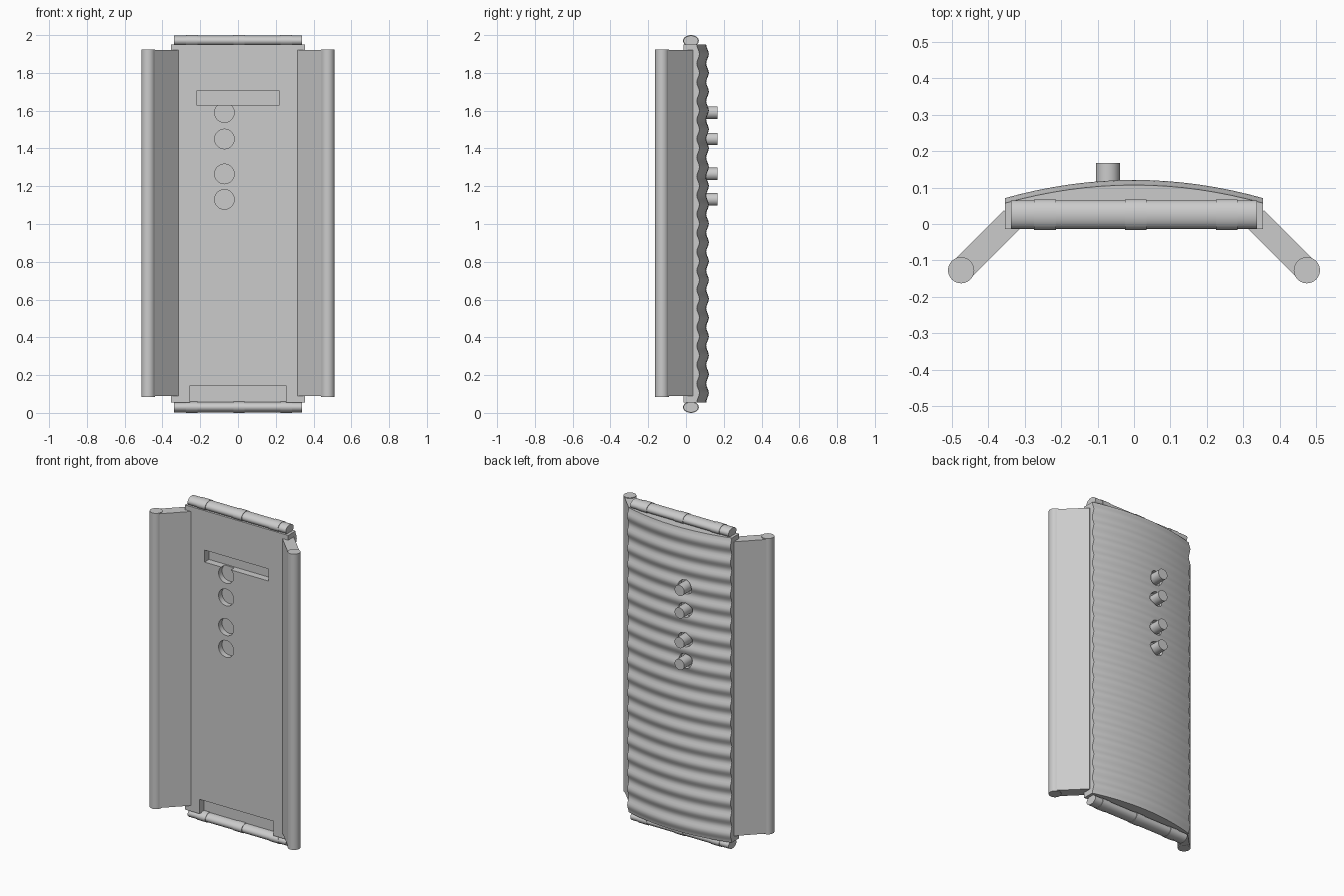
import bpy, bmesh, math
from mathutils import Matrix

cube = bpy.data.objects.get("Cube")
if cube:
    bpy.data.objects.remove(cube, do_unlink=True)

GREY = (0.6, 0.6, 0.6, 1)
mat = bpy.data.materials.new("plain grey")
mat.use_nodes = True
mat.diffuse_color = GREY
mat.node_tree.nodes["Principled BSDF"].inputs["Base Color"].default_value = GREY

HALF, FRONT, LOW, HIGH = 0.355, -0.014, 0.055, 1.95
RIDGES, STEPS, COLS = 19, 8, 16


def finish(name, bm):
    bmesh.ops.recalc_face_normals(bm, faces=bm.faces)
    mesh = bpy.data.meshes.new(name)
    bm.to_mesh(mesh)
    bm.free()
    mesh.materials.append(mat)
    obj = bpy.data.objects.new(name, mesh)
    bpy.context.collection.objects.link(obj)
    return obj


def smooth(obj):
    bpy.ops.object.select_all(action='DESELECT')
    obj.select_set(True)
    bpy.context.view_layer.objects.active = obj
    bpy.ops.object.shade_smooth_by_angle(angle=math.radians(32))


def rod(name, centre, radius, length, axis='Z', squash=1.0):
    """Cylinder along an axis; squash flattens its height when it lies along x."""
    turn = {'X': Matrix.Rotation(math.pi / 2, 4, 'Y'),
            'Y': Matrix.Rotation(math.pi / 2, 4, 'X'),
            'Z': Matrix()}[axis]
    bm = bmesh.new()
    bmesh.ops.create_cone(bm, cap_ends=True, segments=40, radius1=radius,
                          radius2=radius, depth=length)
    bm.transform(Matrix.Translation(centre) @ Matrix.Diagonal((1, 1, squash, 1)) @ turn)
    obj = finish(name, bm)
    smooth(obj)
    return obj


def box(name, x, y, z):
    bm = bmesh.new()
    bmesh.ops.create_cube(bm, size=1)
    spans = (x, y, z)
    size = [b - a for a, b in spans]
    mid = [(a + b) / 2 for a, b in spans]
    bm.transform(Matrix.Translation(mid) @ Matrix.Diagonal((*size, 1)))
    return finish(name, bm)


# Bowed panel with horizontal ridges across its back
bm = bmesh.new()
rows = []
for i in range(RIDGES * STEPS + 1):
    z = LOW + (HIGH - LOW) * i / (RIDGES * STEPS)
    bump = 0.014 * math.sin(math.pi * i / STEPS) ** 2
    row = [bm.verts.new((HALF, FRONT, z))]
    for j in range(COLS + 1):
        t = 1 - 2 * j / COLS
        row.append(bm.verts.new((HALF * t, 0.107 - 0.05 * t * t + bump, z)))
    row.append(bm.verts.new((-HALF, FRONT, z)))
    rows.append(row)
n = len(rows[0])
for a, b in zip(rows, rows[1:]):
    for j in range(n - 1):
        bm.faces.new((a[j], a[j + 1], b[j + 1], b[j]))
bm.faces.new(rows[0])
bm.faces.new(rows[-1])
bm.faces.new([r[0] for r in rows] + [r[-1] for r in reversed(rows)])
panel = finish("ridged_panel", bm)

# Front slots, front round recesses and the sockets behind them
PEG_X, PEG_Z = -0.072, (1.59, 1.45, 1.265, 1.13)
cutters = [box("upper_slot_cutter", (-0.22, 0.22), (-0.1, 0.03), (1.63, 1.705)),
           box("lower_slot_cutter", (-0.255, 0.255), (-0.1, 0.03), (0, 0.145))]
for z in PEG_Z:
    cutters.append(rod("hole_cutter", (PEG_X, -0.04, z), 0.052, 0.12, 'Y'))
    cutters.append(rod("socket_cutter", (PEG_X, 0.145, z), 0.045, 0.12, 'Y'))
bpy.ops.object.select_all(action='DESELECT')
panel.select_set(True)
bpy.context.view_layer.objects.active = panel
for cutter in cutters:
    mod = panel.modifiers.new("cut", 'BOOLEAN')
    mod.operation, mod.solver, mod.object = 'DIFFERENCE', 'EXACT', cutter
    bpy.ops.object.modifier_apply(modifier=mod.name)
for cutter in cutters:
    bpy.data.objects.remove(cutter, do_unlink=True)
smooth(panel)

# Pegs on the back
for z in PEG_Z:
    rod("back_peg", (PEG_X, 0.125, z), 0.033, 0.086, 'Y')

# Hinge rods with raised bands along the top and bottom edges
for label, z in (("top", 1.97), ("bottom", 0.03)):
    rod(label + "_hinge_rod", (0, 0.026, z), 0.039, 0.676, 'X', 0.7)
    for x in (-0.245, 0.005, 0.255):
        rod(label + "_hinge_band", (x, 0.026, z), 0.042, 0.06, 'X', 0.714)

# Slanted side wings ending in round edge rods
for side, label in ((1, "left"), (-1, "right")):
    wing = box(label + "_wing", (0, 0.2), (-0.0335, 0.0335), (0.09, 1.92))
    wing.data.transform(Matrix.Translation((0.334, 0.014, 0))
                        @ Matrix.Rotation(-math.pi / 4, 4, 'Z'))
    if side < 0:
        wing.data.transform(Matrix.Diagonal((-1, 1, 1, 1)))
        wing.data.flip_normals()
    rod(label + "_edge_rod", (side * 0.475, -0.127, 1.005), 0.036, 1.84)
